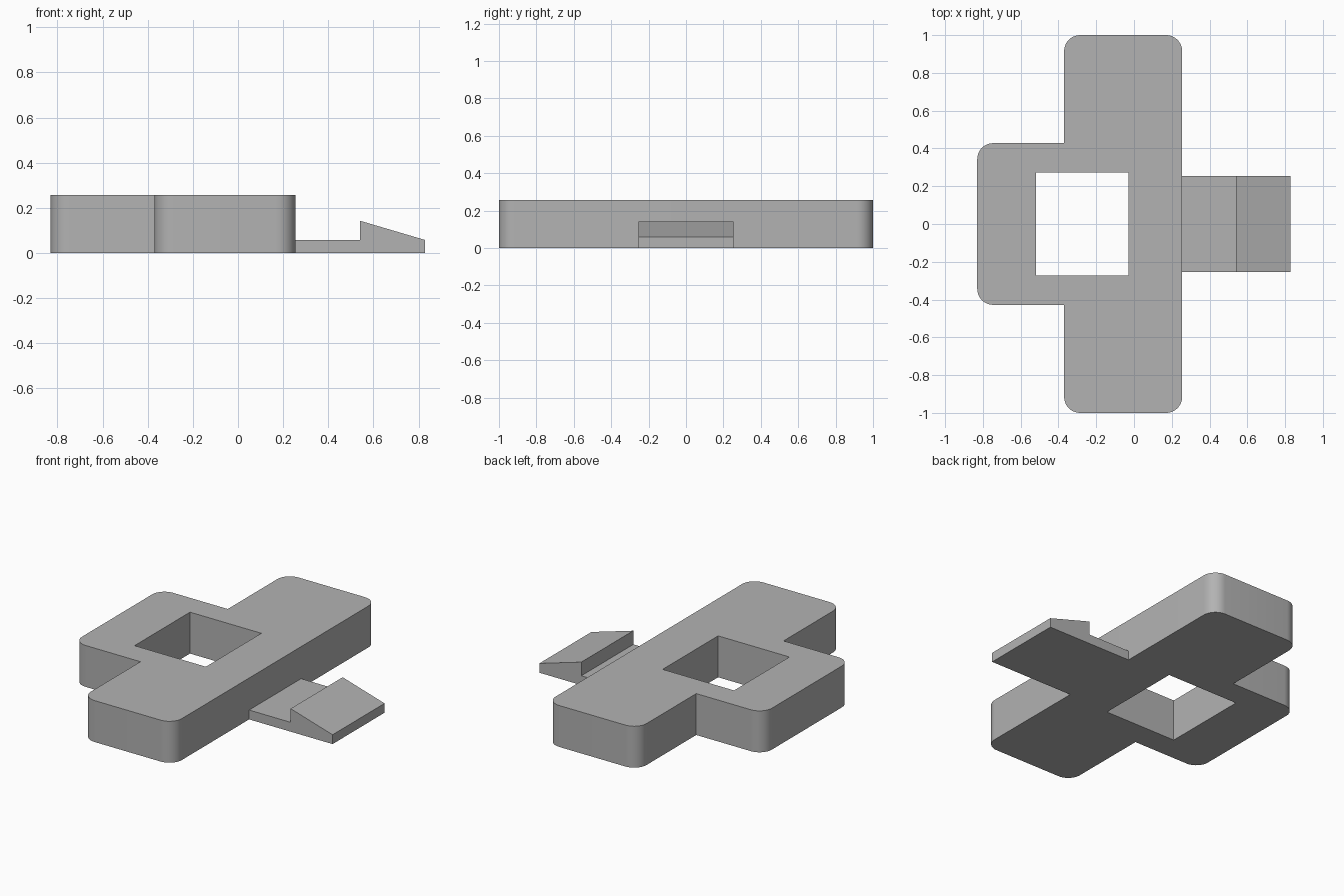
import bpy
import bmesh
from mathutils import Vector

default = bpy.data.objects.get("Cube")
if default:
    bpy.data.objects.remove(default, do_unlink=True)

# Single flat grey
grey = bpy.data.materials.new("plain grey")
grey.use_nodes = True
colour = (0.45, 0.45, 0.45, 1)
grey.diffuse_color = colour
grey.node_tree.nodes["Principled BSDF"].inputs["Base Color"].default_value = colour


def prism(name, outline, direction, rounded=(), radius=0.085):
    """Extrude a closed outline; round the extruded edges at listed corners."""
    bm = bmesh.new()
    base = [bm.verts.new(p) for p in outline]
    top = [bm.verts.new(Vector(p) + Vector(direction)) for p in outline]
    bm.faces.new(base)
    bm.faces.new(top)
    n = len(outline)
    for i in range(n):
        j = (i + 1) % n
        bm.faces.new((base[i], base[j], top[j], top[i]))
    bmesh.ops.recalc_face_normals(bm, faces=bm.faces)
    if rounded:
        edges = [bm.edges.get((base[i], top[i])) for i in rounded]
        bmesh.ops.bevel(bm, geom=edges, offset=radius, segments=10,
                        profile=0.5, affect='EDGES')
    mesh = bpy.data.meshes.new(name)
    bm.to_mesh(mesh)
    bm.free()
    mesh.materials.append(grey)
    obj = bpy.data.objects.new(name, mesh)
    bpy.context.collection.objects.link(obj)
    return obj


# Body: long bar with a shorter block on its right side
LEFT, STEP, RIGHT, HEIGHT = 0.255, -0.37, -0.83, 0.257
half = [(LEFT, -1), (LEFT, 1), (STEP, 1), (STEP, 0.428), (RIGHT, 0.428)]
outline = half[1:] + [(x, -y) for x, y in reversed(half[1:])]
body = prism("body", [(x, y, 0) for x, y in outline], (0, 0, HEIGHT),
             rounded=(0, 1, 3, 4, 6, 7))

# Square window through the body
hole = [(-0.52, -0.272), (-0.03, -0.272), (-0.03, 0.272), (-0.52, 0.272)]
cutter = prism("window_cutter", [(x, y, -0.2) for x, y in hole], (0, 0, 0.8))
cutter.hide_render = True
cut = body.modifiers.new("window", 'BOOLEAN')
cut.operation = 'DIFFERENCE'
cut.solver = 'EXACT'
cut.object = cutter
bpy.context.view_layer.objects.active = body
bpy.ops.object.select_all(action='DESELECT')
body.select_set(True)
bpy.ops.object.modifier_apply(modifier=cut.name)
bpy.data.objects.remove(cutter, do_unlink=True)
bpy.ops.object.shade_smooth_by_angle(angle=0.5)

# Latch tab: thin plate ending in a ramped catch
profile = [(LEFT, 0), (0.828, 0), (0.828, 0.058), (0.54, 0.143),
           (0.54, 0.058), (LEFT, 0.058)]
prism("latch_tab", [(x, -0.255, z) for x, z in profile], (0, 0.51, 0))
